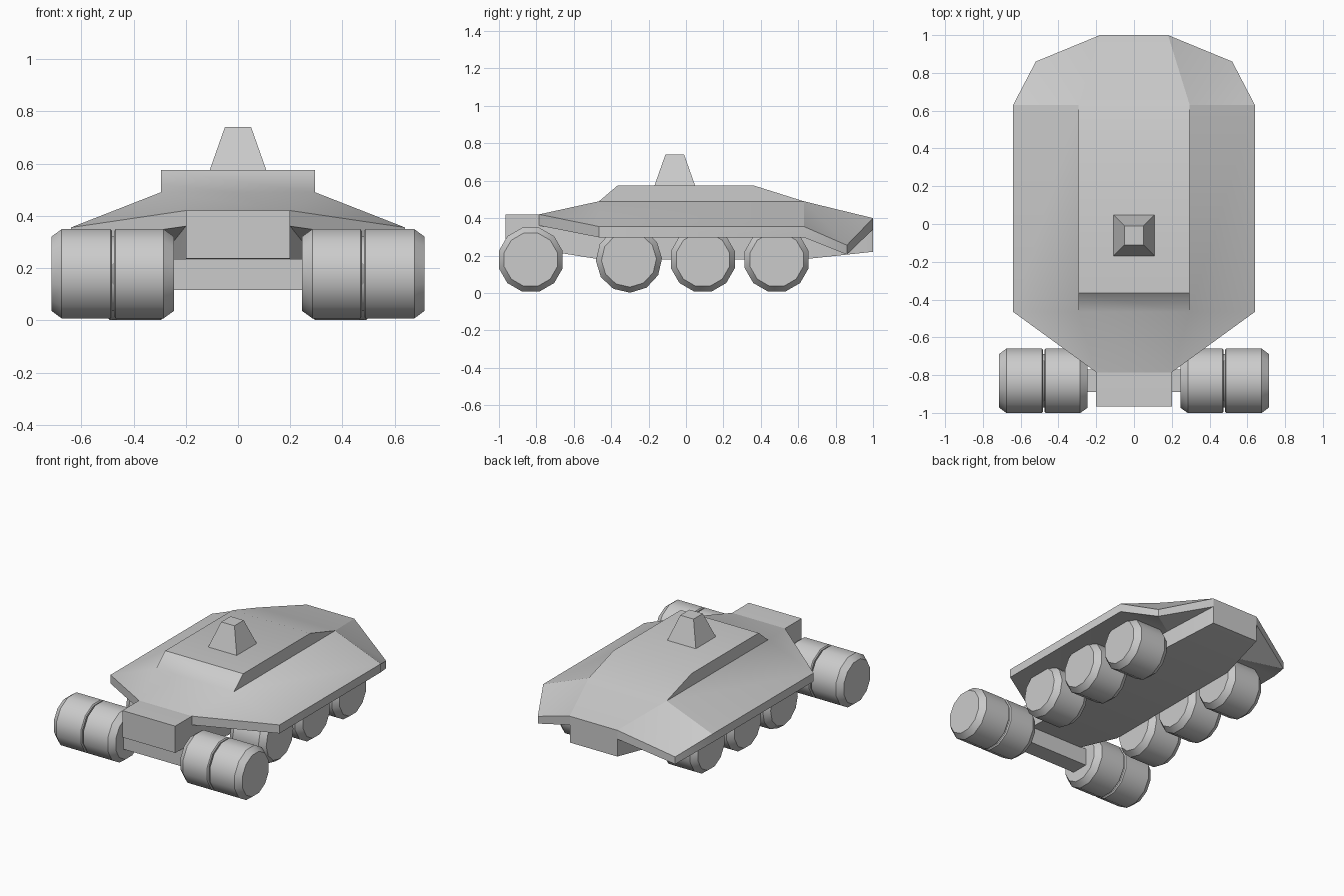
import bpy, bmesh, math

cube = bpy.data.objects.get("Cube")
if cube:
    bpy.data.objects.remove(cube, do_unlink=True)

grey = bpy.data.materials.new("plain_grey")
grey.use_nodes = True
GREY = (0.6, 0.6, 0.6, 1)
grey.diffuse_color = GREY
grey.node_tree.nodes["Principled BSDF"].inputs["Base Color"].default_value = GREY


def finish(name, bm, angle=30):
    """Turn a bmesh into a shaded object."""
    bmesh.ops.remove_doubles(bm, verts=bm.verts, dist=0.0005)
    bmesh.ops.recalc_face_normals(bm, faces=bm.faces)
    mesh = bpy.data.meshes.new(name)
    bm.to_mesh(mesh)
    bm.free()
    mesh.materials.append(grey)
    obj = bpy.data.objects.new(name, mesh)
    bpy.context.collection.objects.link(obj)
    bpy.ops.object.select_all(action="DESELECT")
    obj.select_set(True)
    bpy.context.view_layer.objects.active = obj
    bpy.ops.object.shade_smooth_by_angle(angle=math.radians(angle))
    return obj


def face(bm, points):
    bm.faces.new([bm.verts.new(p) for p in points])


def both_sides(bm, points):
    face(bm, points)
    face(bm, [(-x, y, z) for x, y, z in reversed(points)])


def across(bm, a, b):
    """Face spanning the centre line between two edge points."""
    face(bm, [a, b, (-b[0], b[1], b[2]), (-a[0], a[1], a[2])])


def loft(name, sections):
    """Skin a row of four-sided sections and cap both ends."""
    bm = bmesh.new()
    rings = [[bm.verts.new(p) for p in s] for s in sections]
    for a, b in zip(rings, rings[1:]):
        for i in range(4):
            j = (i + 1) % 4
            bm.faces.new((a[i], a[j], b[j], b[i]))
    bm.faces.new(rings[0])
    bm.faces.new(rings[-1])
    return finish(name, bm)


# Upper armour: rim outline from nose to tail as x, y, top z, bottom z
RIM = [(0.2, -0.785, 0.42, 0.36), (0.64, -0.465, 0.355, 0.297), (0.64, 0.63, 0.355, 0.297),
       (0.52, 0.86, 0.255, 0.205), (0.18, 1.0, 0.4, 0.34)]
top = [(x, y, t) for x, y, t, b in RIM]
low = [(x, y, b) for x, y, t, b in RIM]
roof_front, roof_back = (0.295, -0.465, 0.49), (0.295, 0.63, 0.49)
deck_front, deck_back = (0.295, -0.365, 0.575), (0.295, 0.36, 0.575)
keel_front, keel_back = (0.25, -0.465, 0.297), (0.25, 0.63, 0.297)

bm = bmesh.new()
for i in range(4):
    both_sides(bm, [top[i], top[i + 1], low[i + 1], low[i]])
for ring, front, back in ((top, roof_front, roof_back), (low, keel_front, keel_back)):
    both_sides(bm, [ring[0], ring[1], front])
    both_sides(bm, [front, ring[1], ring[2], back])
    both_sides(bm, [back, ring[2], ring[3]])
    both_sides(bm, [back, ring[3], ring[4]])
both_sides(bm, [roof_front, deck_front, deck_back, roof_back])
spine = [top[0], roof_front, deck_front, deck_back, roof_back, top[4]]
for a, b in zip(spine, spine[1:]):
    across(bm, a, b)
finish("upper_hull", bm)

# Lower hull with the nose: y, half width, floor z, top z
STATIONS = [(-0.965, 0.2, 0.237, 0.42), (-0.785, 0.2, 0.232, 0.42), (-0.465, 0.25, 0.18, 0.4),
            (0.63, 0.25, 0.18, 0.4), (1.0, 0.18, 0.22, 0.4)]
loft("lower_hull", [[(-w, y, f), (w, y, f), (w, y, t), (-w, y, t)] for y, w, f, t in STATIONS])

# Sight tower on the roof
loft("roof_tower", [[(sx * r, -0.06 + sy * r, z) for sx, sy in ((-1, -1), (1, -1), (1, 1), (-1, 1))]
                    for r, z in ((0.11, 0.57), (0.05, 0.74))])

# Front axle
loft("front_axle", [[(x, -0.89, 0.115), (x, -0.77, 0.115), (x, -0.77, 0.235), (x, -0.89, 0.235)]
                    for x in (-0.3, 0.3)])


def wheel(name, y, profile, phase):
    """Twelve-sided wheel turned about the x axis from an (x, radius) profile."""
    bm = bmesh.new()
    rings = []
    for x, r in profile:
        turn = [math.radians(phase + 30 * k) for k in range(12)]
        rings.append([bm.verts.new((x, y + r * math.cos(a), 0.178 + r * math.sin(a))) for a in turn])
    for a, b in zip(rings, rings[1:]):
        for i in range(12):
            j = (i + 1) % 12
            bm.faces.new((a[i], a[j], b[j], b[i]))
    bm.faces.new(rings[0])
    bm.faces.new(rings[-1])
    finish(name, bm, 35)


R, EDGE = 0.177, 0.147
DOUBLE = [(0.245, EDGE), (0.285, R), (0.468, R), (0.474, R - 0.008), (0.474, EDGE), (0.482, EDGE),
          (0.482, R - 0.008), (0.488, R), (0.675, R), (0.714, EDGE)]
SINGLE = [(0.255, EDGE), (0.295, R), (0.49, R), (0.53, EDGE)]
for side, label in ((1, "left"), (-1, "right")):
    for part, y, profile, phase in (("front", -0.83, DOUBLE, 15), ("second", -0.305, SINGLE, 2),
                                    ("third", 0.09, SINGLE, 15), ("rear", 0.485, SINGLE, 15)):
        wheel(f"{part}_{label}_wheel", y, [(side * x, r) for x, r in profile], phase)
